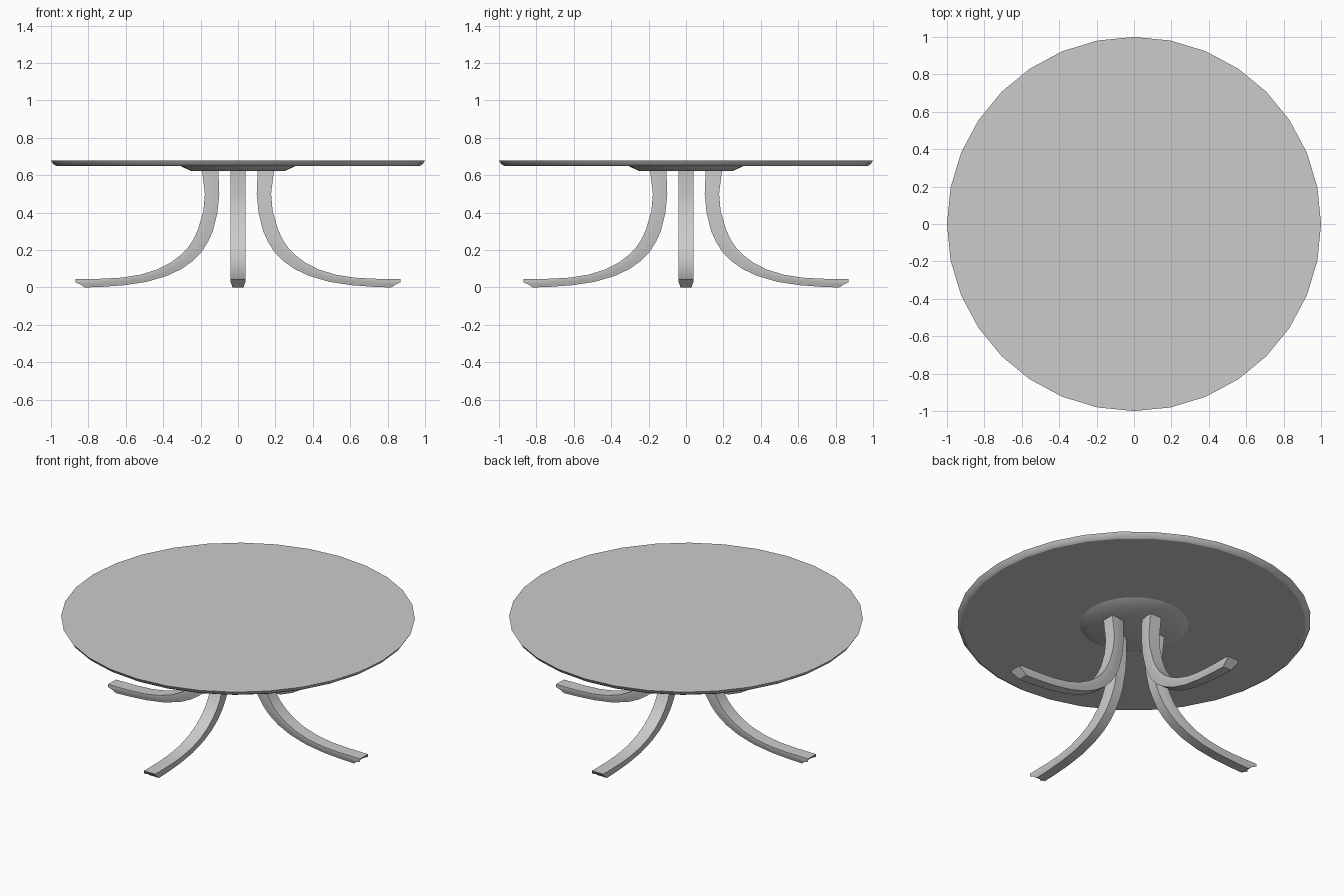
import bpy, bmesh, math

if "Cube" in bpy.data.objects:
    bpy.data.objects.remove(bpy.data.objects["Cube"])


def finish(bm, name, angle=32):
    bmesh.ops.recalc_face_normals(bm, faces=bm.faces)
    me = bpy.data.meshes.new(name)
    bm.to_mesh(me)
    bm.free()
    ob = bpy.data.objects.new(name, me)
    bpy.context.collection.objects.link(ob)
    bpy.ops.object.select_all(action='DESELECT')
    ob.select_set(True)
    bpy.context.view_layer.objects.active = ob
    bpy.ops.object.shade_smooth_by_angle(angle=math.radians(angle))
    return ob


def skin(bm, rings):
    """Bridge closed rings of points and cap both ends."""
    vs = [[bm.verts.new(p) for p in ring] for ring in rings]
    n = len(vs[0])
    for a, b in zip(vs, vs[1:]):
        for i in range(n):
            j = (i + 1) % n
            bm.faces.new((a[i], a[j], b[j], b[i]))
    bm.faces.new(vs[0])
    bm.faces.new(vs[-1])


def turned(name, profile, sides=32):
    bm = bmesh.new()
    skin(bm, [[(r * math.cos(math.tau * i / sides), r * math.sin(math.tau * i / sides), z)
               for i in range(sides)] for r, z in profile])
    return finish(bm, name)


# Round top with undercut rim, and the shallow hub below it
turned("table_top", [(0.972, 0.65), (0.988, 0.66), (1.0, 0.68)])
turned("hub", [(0.25, 0.622), (0.31, 0.651)])

# Leg: matching stations (r, z) along the inner/lower and outer/upper edges
lower = [(0.105, 0.63), (0.10, 0.5), (0.11, 0.4), (0.135, 0.3), (0.16, 0.245), (0.195, 0.19),
         (0.24, 0.143), (0.30, 0.10), (0.38, 0.062), (0.49, 0.03), (0.61, 0.012), (0.72, 0.004), (0.82, 0.0)]
upper = [(0.193, 0.63), (0.177, 0.5), (0.185, 0.41), (0.212, 0.315), (0.237, 0.26), (0.268, 0.213),
         (0.308, 0.172), (0.36, 0.133), (0.43, 0.097), (0.52, 0.069), (0.62, 0.053), (0.72, 0.047), (0.87, 0.045)]
# Cross-section: fraction from lower to upper edge, half width, toe reach
section = [(0.0, 0.030, 0.82), (0.33, 0.034, 0.84), (0.62, 0.039, 0.87), (1.0, 0.039, 0.87)]
outline = [(t, -w, toe) for t, w, toe in section] + [(t, w, toe) for t, w, toe in reversed(section)]


def leg(name, angle):
    c, s = math.cos(angle), math.sin(angle)
    rings = []
    for k, (a, b) in enumerate(zip(lower, upper)):
        ring = []
        for t, w, toe in outline:
            r = toe if k == len(lower) - 1 else a[0] + (b[0] - a[0]) * t
            z = a[1] + (b[1] - a[1]) * t
            ring.append((r * c - w * s, r * s + w * c, z))
        rings.append(ring)
    bm = bmesh.new()
    skin(bm, rings)
    finish(bm, name)


# Four splayed legs
for i, side in enumerate(("right", "back", "left", "front")):
    leg(side + "_leg", i * math.pi / 2)
